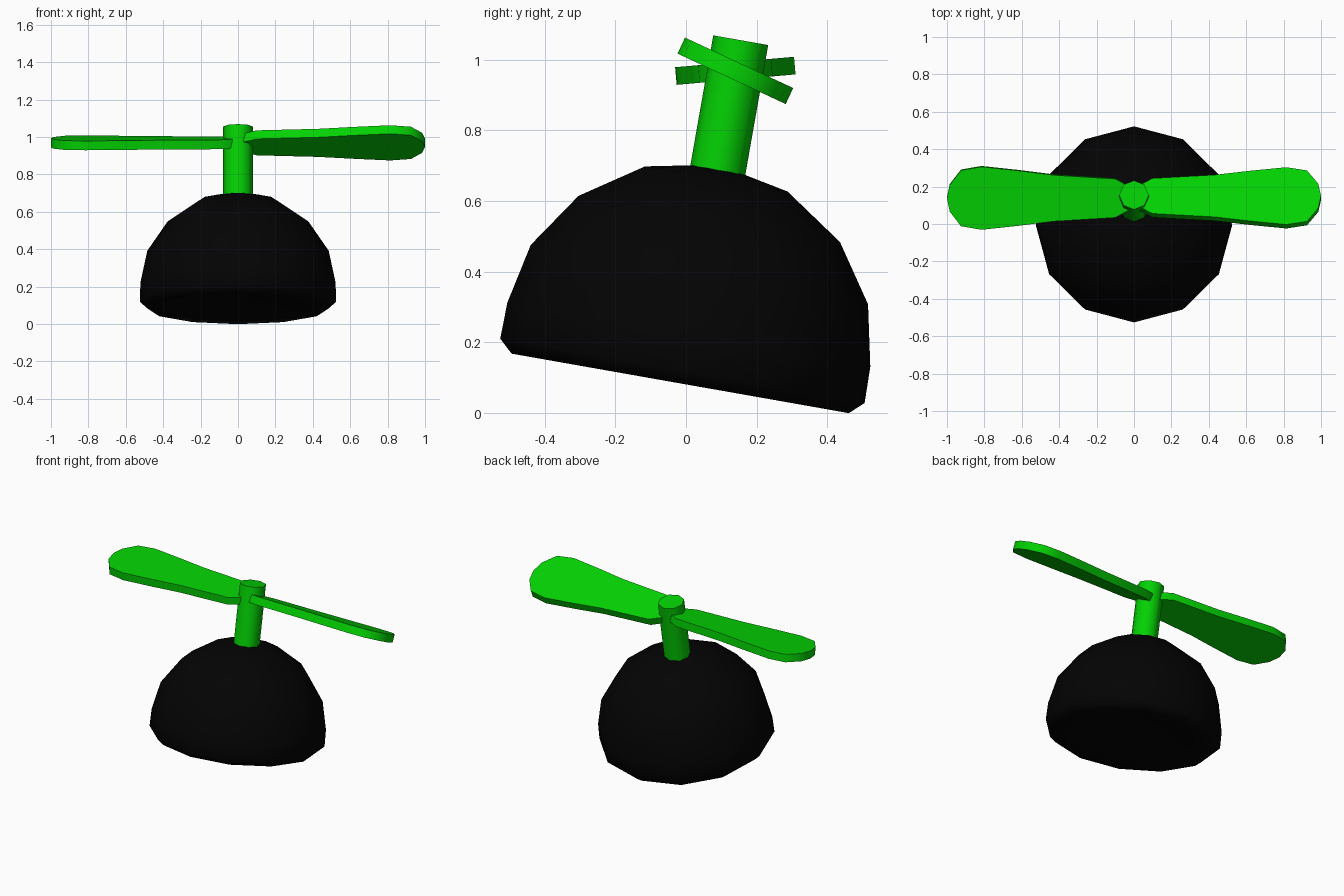
import bpy, bmesh, math
from mathutils import Matrix

if "Cube" in bpy.data.objects:
    bpy.data.objects.remove(bpy.data.objects["Cube"])


def make_material(name, colour):
    mat = bpy.data.materials.new(name)
    mat.use_nodes = True
    mat.diffuse_color = colour
    mat.node_tree.nodes["Principled BSDF"].inputs["Base Color"].default_value = colour
    return mat


green = make_material("bright_green", (0.001, 0.64, 0.001, 1))
black = make_material("black", (0.001, 0.001, 0.001, 1))

# The whole cap leans ten degrees towards the back
LEAN = Matrix.Translation((0, -0.016, 0.0855)) @ Matrix.Rotation(math.radians(-10), 4, "X")


def finish(name, bm, mat, local=Matrix(), angle=60):
    bmesh.ops.recalc_face_normals(bm, faces=bm.faces)
    mesh = bpy.data.meshes.new(name)
    bm.to_mesh(mesh)
    bm.free()
    mesh.materials.append(mat)
    obj = bpy.data.objects.new(name, mesh)
    bpy.context.collection.objects.link(obj)
    obj.matrix_world = LEAN @ local
    bpy.ops.object.select_all(action="DESELECT")
    obj.select_set(True)
    bpy.context.view_layer.objects.active = obj
    bpy.ops.object.shade_smooth_by_angle(angle=math.radians(angle))


def lathe(profile, sides):
    """Spin a (radius, height) profile around the upright axis."""
    bm = bmesh.new()
    verts = [bm.verts.new((r, 0, z)) for r, z in profile]
    edges = [bm.edges.new(pair) for pair in zip(verts, verts[1:])]
    bmesh.ops.spin(bm, geom=verts + edges, cent=(0, 0, 0), axis=(0, 0, 1),
                   angle=math.tau, steps=sides, use_duplicate=False)
    bmesh.ops.remove_doubles(bm, verts=bm.verts, dist=0.001)
    return bm


# Cap: dome, rounded rim, shallow dished underside
dome = [(0, 0.627), (0.205, 0.586), (0.376, 0.471), (0.485, 0.311),
        (0.522, 0.138), (0.524, 0.034), (0.485, -0.002)]
underside = [(0.37, 0.015), (0.2, 0.03), (0, 0.035)]
finish("cap", lathe(dome + underside, 12), black, angle=180)

# Stick
finish("stick", lathe([(0, 0.58), (0.079, 0.58), (0.079, 0.985), (0, 0.985)], 8), green)

# Two pitched propeller blades, opposite each other
half_outline = [(0.03, 0.065), (0.1, 0.104), (0.43, 0.124), (0.62, 0.148),
                (0.815, 0.169), (0.925, 0.15), (0.985, 0.072)]
outline = half_outline + [(1, 0)] + [(x, -y) for x, y in reversed(half_outline)]
THICK = 0.05
for name, turn in (("left_blade", 0), ("right_blade", math.pi)):
    bm = bmesh.new()
    bottom = [bm.verts.new((x, y, -THICK / 2)) for x, y in outline]
    top = [bm.verts.new((x, y, THICK / 2)) for x, y in outline]
    bm.faces.new(bottom)
    bm.faces.new(top)
    bmesh.ops.bridge_loops(bm, edges=bm.edges[:])
    local = (Matrix.Translation((0, 0, 0.897)) @ Matrix.Rotation(turn, 4, "Z")
             @ Matrix.Rotation(math.radians(-15), 4, "X"))
    finish(name, bm, green, local)
